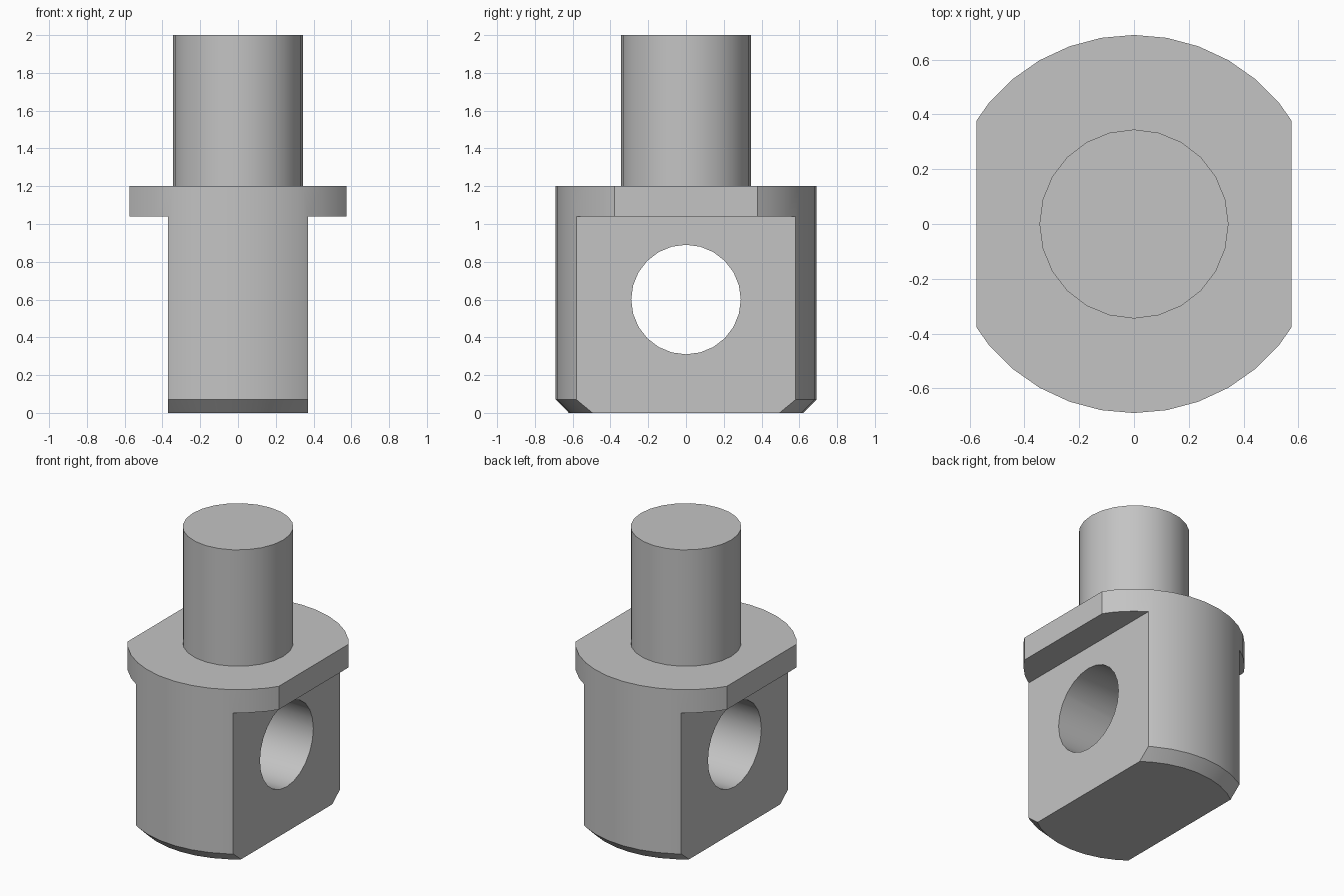
import bpy
import math

cube = bpy.data.objects.get("Cube")
if cube:
    bpy.data.objects.remove(cube, do_unlink=True)

grey = bpy.data.materials.new("plain_grey")
grey.use_nodes = True
grey.diffuse_color = (0.55, 0.55, 0.55, 1)
grey.node_tree.nodes["Principled BSDF"].inputs["Base Color"].default_value = grey.diffuse_color


def lathe(name, profile, sides):
    """Closed solid turned about z from (radius, height) rings."""
    verts = [(r * math.sin(math.tau * i / sides), r * math.cos(math.tau * i / sides), z)
             for r, z in profile for i in range(sides)]
    # Angle runs clockwise from +y, so sides wind accordingly
    faces = [tuple(range(sides))]
    for ring in range(len(profile) - 1):
        for i in range(sides):
            a, b = ring * sides + i, ring * sides + (i + 1) % sides
            faces.append((a, a + sides, b + sides, b))
    last = (len(profile) - 1) * sides
    faces.append(tuple(reversed(range(last, last + sides))))
    mesh = bpy.data.meshes.new(name)
    mesh.from_pydata(verts, [], faces)
    mesh.materials.append(grey)
    obj = bpy.data.objects.new(name, mesh)
    bpy.context.collection.objects.link(obj)
    return obj


def box(name, low, high):
    bpy.ops.mesh.primitive_cube_add(size=1, location=[(a + b) / 2 for a, b in zip(low, high)])
    obj = bpy.context.object
    obj.name = name
    obj.scale = [b - a for a, b in zip(low, high)]
    obj.data.materials.append(grey)
    return obj


def combine(target, tool, operation):
    """Apply a boolean and discard the tool object."""
    bpy.context.view_layer.update()
    bpy.context.view_layer.objects.active = target
    mod = target.modifiers.new(operation.lower(), "BOOLEAN")
    mod.operation, mod.solver, mod.object = operation, "EXACT", tool
    bpy.ops.object.modifier_apply(modifier=mod.name)
    bpy.data.objects.remove(tool, do_unlink=True)


# Round body with a chamfered foot
body = lathe("shank_and_eye_body", [(0.62, 0), (0.69, 0.07), (0.69, 1.2)], 36)

# Flats on both sides: shallow on the flange, deep on the lug below it
for side in (-1, 1):
    for name, inner, top in (("flange_cutter", 0.575, 1.5), ("lug_cutter", 0.37, 1.04)):
        x0, x1 = sorted((side * inner, side))
        combine(body, box(name, (x0, -1, -0.5), (x1, 1, top)), "DIFFERENCE")

# Pin hole through the lug
hole = lathe("hole_cutter", [(0.29, -1), (0.29, 1)], 24)
hole.rotation_euler.y = math.pi / 2
hole.location.z = 0.6
combine(body, hole, "DIFFERENCE")

# Round post on top
combine(body, lathe("post", [(0.345, 1.1), (0.345, 2)], 24), "UNION")

bpy.ops.object.select_all(action="DESELECT")
body.select_set(True)
bpy.context.view_layer.objects.active = body
bpy.ops.object.shade_smooth_by_angle(angle=math.radians(20))
